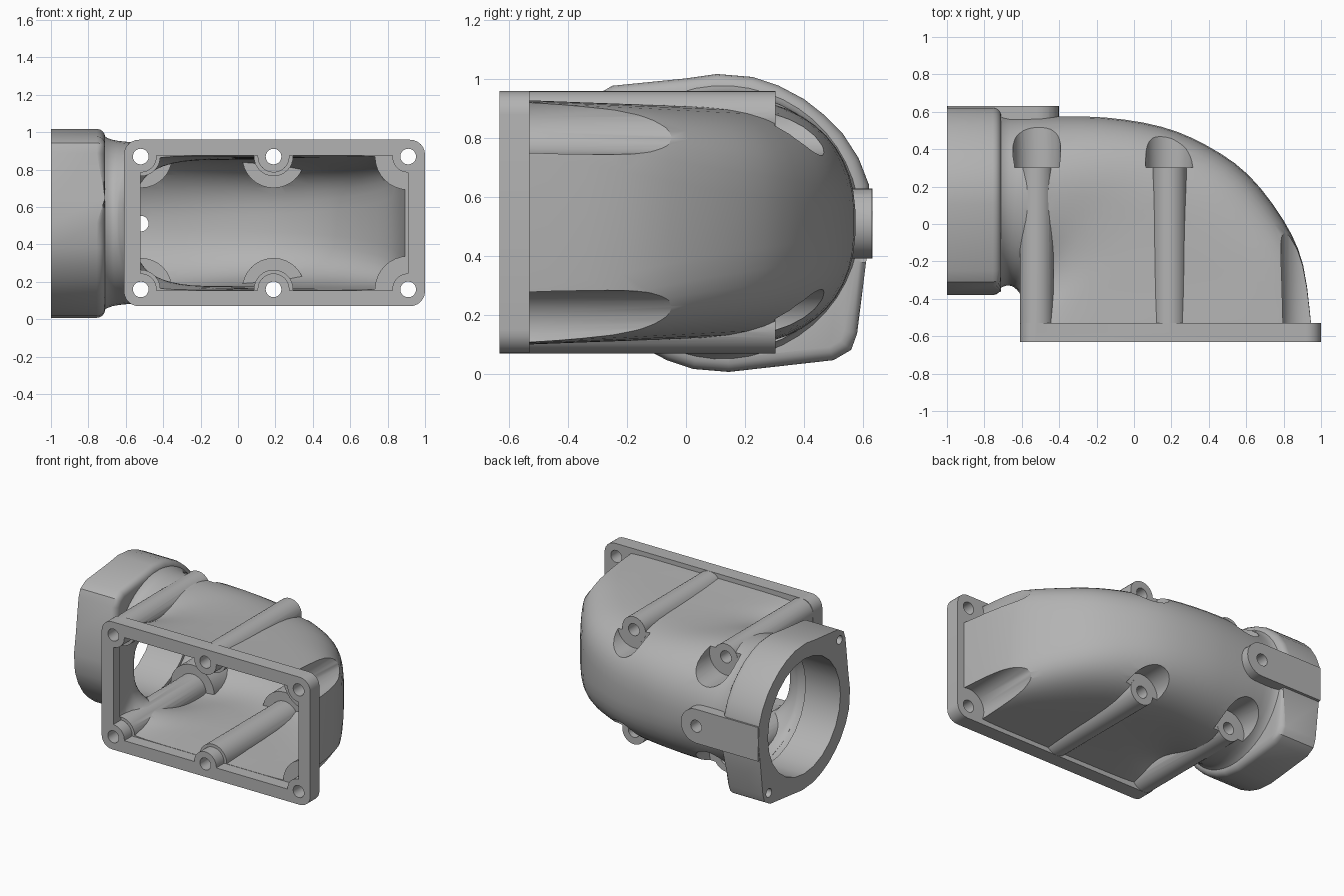
import bpy, bmesh, math
from mathutils import Matrix, Vector

if "Cube" in bpy.data.objects:
    bpy.data.objects.remove(bpy.data.objects["Cube"])

MID = 0.515            # height of the duct axis
BORE_Y = 0.125         # centre of the round port
metal = bpy.data.materials.new("cast_grey")
metal.use_nodes = True
metal.diffuse_color = (0.45, 0.45, 0.45, 1)
metal.node_tree.nodes["Principled BSDF"].inputs["Base Color"].default_value = (0.45, 0.45, 0.45, 1)


def finish(name, bm):
    bmesh.ops.recalc_face_normals(bm, faces=bm.faces)
    if bm.calc_volume(signed=True) < 0:
        bmesh.ops.reverse_faces(bm, faces=bm.faces)
    mesh = bpy.data.meshes.new(name)
    bm.to_mesh(mesh)
    bm.free()
    mesh.materials.append(metal)
    ob = bpy.data.objects.new(name, mesh)
    bpy.context.collection.objects.link(ob)
    return ob


def volume(mesh):
    bm = bmesh.new()
    bm.from_mesh(mesh)
    result = bm.calc_volume(signed=True)
    bm.free()
    return result


def combine(target, tool, op):
    """Boolean that moves to the next solver when the volume comes out wrong."""
    before, size = volume(target.data), volume(tool.data)
    sign = 1 if op == "UNION" else -1
    for solver in ("MANIFOLD", "EXACT", "FLOAT"):
        mod = target.modifiers.new("join", "BOOLEAN")
        mod.solver, mod.operation, mod.object = solver, op, tool
        graph = bpy.context.evaluated_depsgraph_get()
        graph.update()
        mesh = bpy.data.meshes.new_from_object(target.evaluated_get(graph))
        target.modifiers.remove(mod)
        change = sign * (volume(mesh) - before)
        if 1e-7 < change < size * 1.01 and volume(mesh) > 0.01:
            target.data = mesh
            break
    bpy.data.objects.remove(tool)


def cut(target, tool):
    combine(target, tool, "DIFFERENCE")


def add(target, tool):
    combine(target, tool, "UNION")


def cylinder(name, centre, r, depth, axis, sides):
    bm = bmesh.new()
    m = Matrix.Translation(centre) @ Matrix.Rotation(math.pi / 2, 4, axis)
    bmesh.ops.create_cone(bm, cap_ends=True, segments=sides, radius1=r, radius2=r,
                          depth=depth, matrix=m)
    return finish(name, bm)


def rod(name, x, z, r, y0, y1, sides=32):
    """Cylinder running front to back."""
    return cylinder(name, (x, (y0 + y1) / 2, z), r, y1 - y0, "X", sides)


def side_rod(name, y, z, r, x0, x1, sides=32):
    """Cylinder running left to right."""
    return cylinder(name, ((x0 + x1) / 2, y, z), r, x1 - x0, "Y", sides)


def block(name, lo, hi, corner=0):
    """Box with its front-to-back edges optionally rounded."""
    lo, hi = Vector(lo), Vector(hi)
    bm = bmesh.new()
    m = Matrix.Translation((lo + hi) / 2) @ Matrix.Diagonal((*(hi - lo), 1))
    bmesh.ops.create_cube(bm, size=1, matrix=m)
    if corner:
        edges = [e for e in bm.edges if abs(e.verts[0].co.y - e.verts[1].co.y) > 0.01]
        bmesh.ops.bevel(bm, geom=edges, offset=corner, segments=6, profile=0.5, affect="EDGES")
    return finish(name, bm)


# Elbow sections: inner plan point, outer plan point, half height, squareness
SECTIONS = [
    (-.60, -.56, .95, -.56, .415, 9), (-.60, -.48, .905, -.22, .405, 6.5),
    (-.60, -.43, .80, .02, .40, 4.6), (-.60, -.40, .61, .265, .395, 3.6),
    (-.61, -.375, .39, .42, .395, 3), (-.62, -.36, .15, .52, .40, 2.7),
    (-.635, -.345, -.15, .57, .415, 2.4), (-.65, -.335, -.45, .575, .43, 2.2),
    (-.68, -.33, -.66, .575, .445, 2), (-.73, -.35, -.73, .60, .475, 2),
]


def smooth_sections(steps=3):
    """Catmull-Rom interpolation between the sections."""
    rows = [SECTIONS[0]] + SECTIONS + [SECTIONS[-1]]
    for a, b, c, d in zip(rows, rows[1:], rows[2:], rows[3:]):
        for k in range(steps):
            t = k / steps
            yield [q + t / 2 * (r - p + t * (2 * p - 5 * q + 4 * r - s + t * (3 * (q - r) + s - p)))
                   for p, q, r, s in zip(a, b, c, d)]
    yield SECTIONS[-1]


def elbow(name, wall=0.0, n=48):
    """Rectangular-to-round duct lofted around the inside corner."""
    bm = bmesh.new()
    rings = []
    for ax, ay, bx, by, half, power in smooth_sections():
        a, b = Vector((ax, ay, MID)), Vector((bx, by, MID))
        centre, axis = (a + b) / 2, (b - a).normalized()
        reach, rise = (b - a).length / 2 - wall, half - wall
        ring = []
        for i in range(n):
            t = math.tau * (i + 0.5) / n
            c, s = math.cos(t), math.sin(t)
            u = math.copysign(abs(c) ** (2 / power), c) * reach
            v = math.copysign(abs(s) ** (2 / power), s) * rise
            ring.append(bm.verts.new(centre + axis * u + Vector((0, 0, v))))
        rings.append(ring)
    for r0, r1 in zip(rings, rings[1:]):
        for i in range(n):
            j = (i + 1) % n
            bm.faces.new((r0[i], r0[j], r1[j], r1[i]))
    bm.faces.new(rings[0])
    bm.faces.new(rings[-1])
    return finish(name, bm)


def round_port():
    """Round mounting flange with two opposite ears."""
    half = [(-.125, .49), (-.02, .505), (.10, .495), (.19, .465), (.275, .42), (.345, .365),
            (.405, .305), (.46, .22), (.495, .13), (.505, 0), (.485, -.135), (.455, -.375),
            (.435, -.43), (.375, -.465)]
    pts = half + [(-y, -z) for y, z in half[1:]]
    bm = bmesh.new()
    face = bm.faces.new([bm.verts.new((-1, BORE_Y + y, MID - 0.002 + z)) for y, z in pts])
    new = bmesh.ops.extrude_face_region(bm, geom=[face])["geom"]
    for v in new:
        if isinstance(v, bmesh.types.BMVert):
            v.co.x = -0.71
    rim = [e for e in bm.edges if all(v.co.x > -0.8 for v in e.verts)]
    bmesh.ops.bevel(bm, geom=rim, offset=0.045, segments=4, profile=0.5, affect="EDGES")
    return finish("round_port", bm)


BOLT_X = (-0.52, 0.19)
CORNER_X = 0.91
BOLT_Z = (0.16, 0.87)

# Outer casting with bolt-head pockets and bolt channels
housing = elbow("elbow_housing")
add(housing, block("inner_shoulder", (-.607, -.57, .095), (-.50, .15, .935), 0.07))
for z in BOLT_Z:
    for x in BOLT_X:
        cut(housing, rod("pocket", x, z, 0.128, 0.301, 0.9))
        add(housing, rod("channel", x, z, 0.09, -0.58, 0.303))
    cut(housing, rod("corner_relief", CORNER_X, z, 0.125, -0.545, 0.5))

# Rectangular flange, round flange and side lug
add(housing, block("front_flange", (-.61, -.632, .07), (1, -.53, .96), 0.08))
add(housing, round_port())
add(housing, block("lug_bar", (-.997, .44, .393), (-.52, .632, .63)))
add(housing, rod("lug_end", -0.52, 0.5115, 0.1185, 0.42, 0.631))

# Hollow inside, leaving metal around the bolts
cavity = elbow("cavity", wall=0.056)
for z in BOLT_Z:
    for x in BOLT_X:
        cut(cavity, rod("channel_wall", x, z, 0.105, -0.8, 0.3))
        cut(cavity, rod("pocket_wall", x, z, 0.168, 0.24, 0.9))
    cut(cavity, rod("corner_wall", CORNER_X, z, 0.178, -0.549, 0.6))
cut(housing, cavity)

# Front opening with lips around the bolt holes
opening = block("opening", (-.52, -.7, .155), (CORNER_X, -.546, .875))
for z in BOLT_Z:
    for x in (*BOLT_X, CORNER_X):
        cut(opening, rod("lip", x, z, 0.085, -0.9, -0.3))
cut(housing, opening)

# Bore and bolt holes
cut(housing, side_rod("bore", BORE_Y, MID, 0.40, -1.1, -0.69, 24))
for z in BOLT_Z:
    for x in (*BOLT_X, CORNER_X):
        cut(housing, rod("bolt_hole", x, z, 0.042, -0.8, 0.8, 20))
cut(housing, rod("lug_hole", -0.52, 0.5115, 0.042, 0.3, 0.8, 20))
for s in (-1, 1):
    cut(housing, side_rod("ear_hole", BORE_Y + s * 0.39, MID - s * 0.385, 0.03, -1.1, -0.82, 16))

# Smooth casting with crisp machined edges
bpy.ops.object.select_all(action="DESELECT")
housing.select_set(True)
bpy.context.view_layer.objects.active = housing
bpy.ops.object.shade_smooth_by_angle(angle=math.radians(32))
